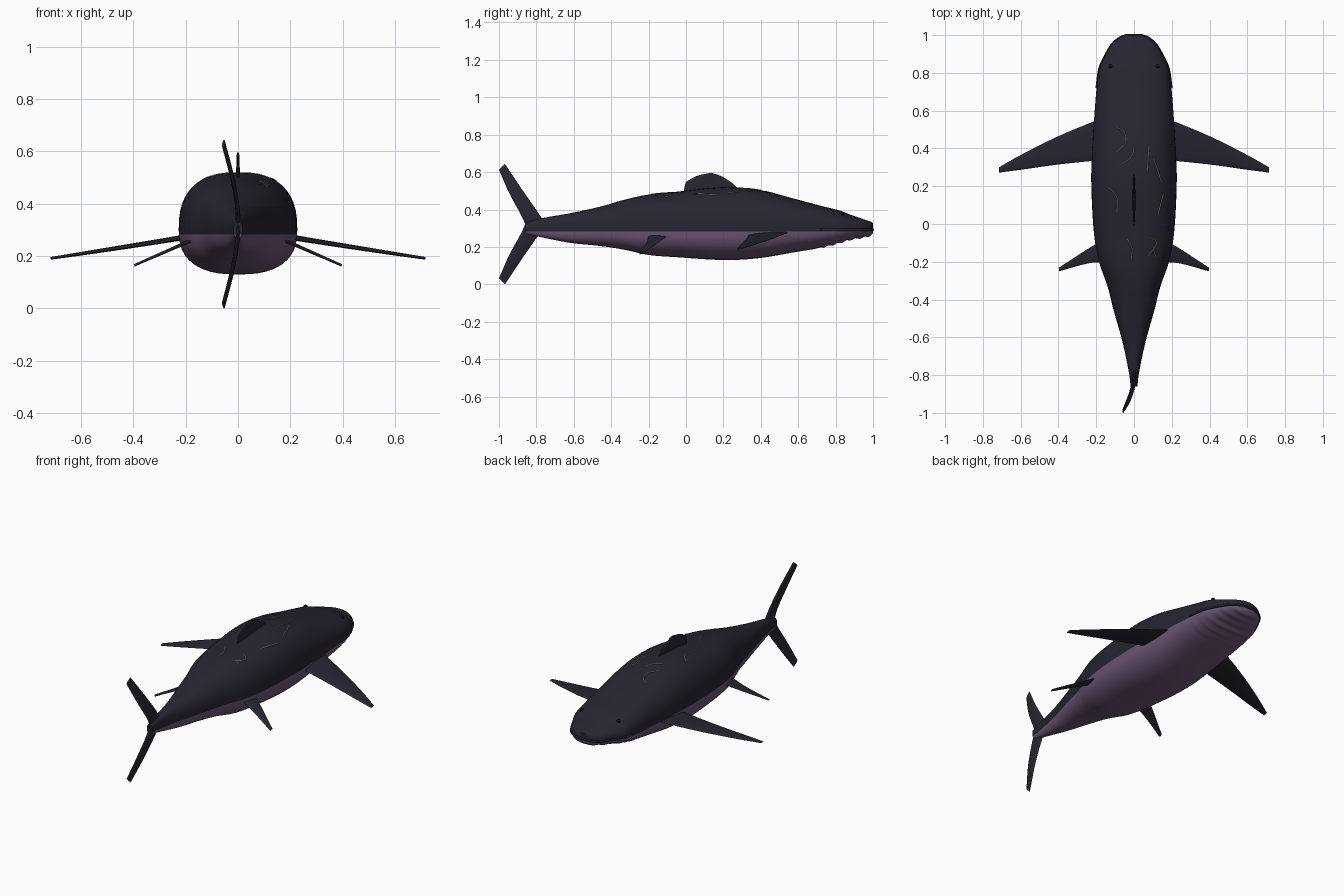
import bpy, bmesh, math
from mathutils import Vector
from mathutils.bvhtree import BVHTree

cube = bpy.data.objects.get("Cube")
if cube:
    bpy.data.objects.remove(cube)


def make_material(name, *rgb):
    m = bpy.data.materials.new(name)
    m.use_nodes = True
    m.diffuse_color = (*rgb, 1)
    m.node_tree.nodes["Principled BSDF"].inputs["Base Color"].default_value = (*rgb, 1)
    return m


SKIN = make_material("dark slate skin", .019, .019, .031)
BELLY = make_material("mauve belly", .155, .095, .18)
EYE = make_material("black eye", .006, .006, .008)
SCAR = make_material("pale scar", .30, .22, .19)


def add_object(name, bm, *materials, angle=50):
    bmesh.ops.recalc_face_normals(bm, faces=bm.faces)
    mesh = bpy.data.meshes.new(name)
    bm.to_mesh(mesh)
    ob = bpy.data.objects.new(name, mesh)
    bpy.context.collection.objects.link(ob)
    for m in materials:
        mesh.materials.append(m)
    bpy.ops.object.select_all(action="DESELECT")
    ob.select_set(True)
    bpy.context.view_layer.objects.active = ob
    bpy.ops.object.shade_smooth_by_angle(angle=math.radians(angle))
    return ob


def smooth_path(points, steps):
    """Catmull-Rom through the points."""
    pts = [Vector(p) for p in points]
    pts = [pts[0] * 2 - pts[1]] + pts + [pts[-1] * 2 - pts[-2]]
    out = []
    for a, b, c, d in zip(pts, pts[1:], pts[2:], pts[3:]):
        for i in range(steps):
            t = i / steps
            out.append((b * 2 + (c - a) * t + (a * 2 - b * 5 + c * 4 - d) * t**2
                        + (b * 3 - a - c * 3 + d) * t**3) / 2)
    return out + [pts[-2]]


def loft(rings):
    bm = bmesh.new()
    loops = [[bm.verts.new(p) for p in ring] for ring in rings]
    for a, b in zip(loops, loops[1:]):
        for i in range(len(a)):
            j = (i + 1) % len(a)
            bm.faces.new((a[i], a[j], b[j], b[i]))
    bm.faces.new(loops[0])
    bm.faces.new(loops[-1])
    return bm


# Body stations: y, half width, top z, bottom z
MID = .3
STATIONS = [
    (-.86, .018, .33, .27), (-.78, .028, .352, .253), (-.62, .062, .38, .222),
    (-.46, .107, .415, .205), (-.33, .14, .452, .185), (-.2, .185, .48, .157),
    (-.05, .212, .495, .145), (.2, .226, .52, .13), (.39, .222, .505, .14),
    (.6, .208, .452, .175), (.72, .198, .42, .195), (.82, .184, .395, .22),
    (.88, .158, .372, .238), (.95, .118, .348, .25), (.985, .078, .336, .26),
    (1, .04, .328, .268)]


def body_ring(station, count=48):
    y, w, top, bottom = station
    if y > .7:    # throat pleats
        bottom += .004 * math.sin((y - .7) * 130)
    ring = []
    for i in range(count):
        a = math.tau * i / count
        c, s = math.cos(a), math.sin(a)
        x = math.copysign(abs(c) ** .8, c) * w
        h = top - MID if s > 0 else MID - bottom
        ring.append((x, y, MID + math.copysign(abs(s) ** .8, s) * h))
    return ring


bm = loft([body_ring(s) for s in smooth_path(STATIONS, 6)])
# Cut along the colour line, then colour by height
bmesh.ops.bisect_plane(bm, geom=bm.verts[:] + bm.edges[:] + bm.faces[:],
                       plane_co=(0, 0, .283), plane_no=(0, 0, 1))
for f in bm.faces:
    f.material_index = int(f.calc_center_median().z < .283)
surface = BVHTree.FromBMesh(bm)
add_object("body", bm, SKIN, BELLY)
bm.free()


def fin(name, sections, normal, thick):
    """Loft lens-shaped sections between leading and trailing edge points."""
    n, rings, count = Vector(normal).normalized(), [], 8
    leads = smooth_path([s[0] for s in sections], 5)
    trails = smooth_path([s[1] for s in sections], 5)
    for k, (lead, trail) in enumerate(zip(leads, trails)):
        depth = thick * (1 - .5 * k / len(leads))
        ring = []
        for i in range(count * 2):
            a = math.pi * i / count
            p = lead.lerp(trail, (1 - math.cos(a)) / 2)
            ring.append(p + n * depth * math.sin(a))
        rings.append(ring)
    bm = loft(rings)
    add_object(name, bm, SKIN)
    bm.free()


# Paired fins
for side, s in (("left", 1), ("right", -1)):
    fin(side + "_pectoral_fin", [
        ((s * .16, .565, .285), (s * .16, .34, .272)),
        ((s * .4, .465, .245), (s * .4, .315, .235)),
        ((s * .6, .365, .212), (s * .6, .287, .206)),
        ((s * .715, .3, .193), (s * .715, .272, .19))], (s * .16, 0, 1), .009)
    fin(side + "_pelvic_fin", [
        ((s * .14, -.07, .28), (s * .15, -.2, .27)),
        ((s * .25, -.135, .232), (s * .25, -.21, .225)),
        ((s * .395, -.23, .168), (s * .395, -.25, .162))], (s * .45, 0, 1), .007)

# Dorsal fin
fin("dorsal_fin", [
    ((0, .3, .48), (0, -.015, .47)), ((0, .26, .53), (0, -.008, .52)),
    ((0, .22, .56), (0, .005, .55)), ((0, .18, .582), (0, .06, .58)),
    ((0, .14, .595), (0, .12, .594))], (1, 0, 0), .008)

# Vertical tail flukes, bowed sideways
for side, s in (("upper", 1), ("lower", -1)):
    z = .322
    fin(side + "_tail_fluke", [
        ((0, -.75, z), (0, -.855, z - s * .01)),
        ((-.002, -.8, z + s * .075), (-.003, -.885, z + s * .055)),
        ((-.02, -.88, z + s * .19), (-.024, -.945, z + s * .165)),
        ((-.053, -.968, z + s * .322), (-.057, -1, z + s * .29))], (1, 0, 0), .01)


def tube(name, points, radius, material):
    curve = bpy.data.curves.new(name, "CURVE")
    curve.dimensions = "3D"
    curve.bevel_depth = radius
    curve.bevel_resolution = 1
    curve.use_fill_caps = True
    spline = curve.splines.new("POLY")
    spline.points.add(len(points) - 1)
    for p, co in zip(spline.points, points):
        p.co = (*co, 1)
    curve.materials.append(material)
    bpy.context.collection.objects.link(bpy.data.objects.new(name, curve))


# Upper lip along the front of the head
lip = [(s[1], s[0], .292) for s in smooth_path(STATIONS[-6:], 3)]
tube("upper_lip", lip + [(-x, y, z) for x, y, z in reversed(lip)], .006, SKIN)


def on_back(x, y):
    return surface.ray_cast(Vector((x, y, 2)), Vector((0, 0, -1)))[0]


# Eyes
for side, s in (("left", 1), ("right", -1)):
    bm = bmesh.new()
    bmesh.ops.create_uvsphere(bm, u_segments=12, v_segments=8, radius=.011)
    bmesh.ops.translate(bm, verts=bm.verts, vec=on_back(s * .125, .835))
    add_object(side + "_eye", bm, EYE)
    bm.free()

# Scars laid over the back
SCARS = [
    [(-.085, .51), (-.05, .485), (-.045, .43), (-.09, .38)],
    [(0, .4), (-.015, .355), (-.065, .315)],
    [(.08, .41), (.07, .28)],
    [(.1, .35), (.12, .3), (.145, .22)],
    [(-.13, .19), (-.09, .14), (-.09, .065)],
    [(.155, .16), (.125, .04)],
    [(-.035, -.08), (-.01, -.13), (-.015, -.19)],
    [(.08, -.07), (.12, -.1), (.075, -.17)],
    [(.1, -.13), (.115, -.17)]]
for i, path in enumerate(SCARS):
    pts = [on_back(p.x, p.y) for p in smooth_path([(x, y, 0) for x, y in path], 6)]
    tube(f"scar_{i + 1}", pts, .0028, SCAR)
